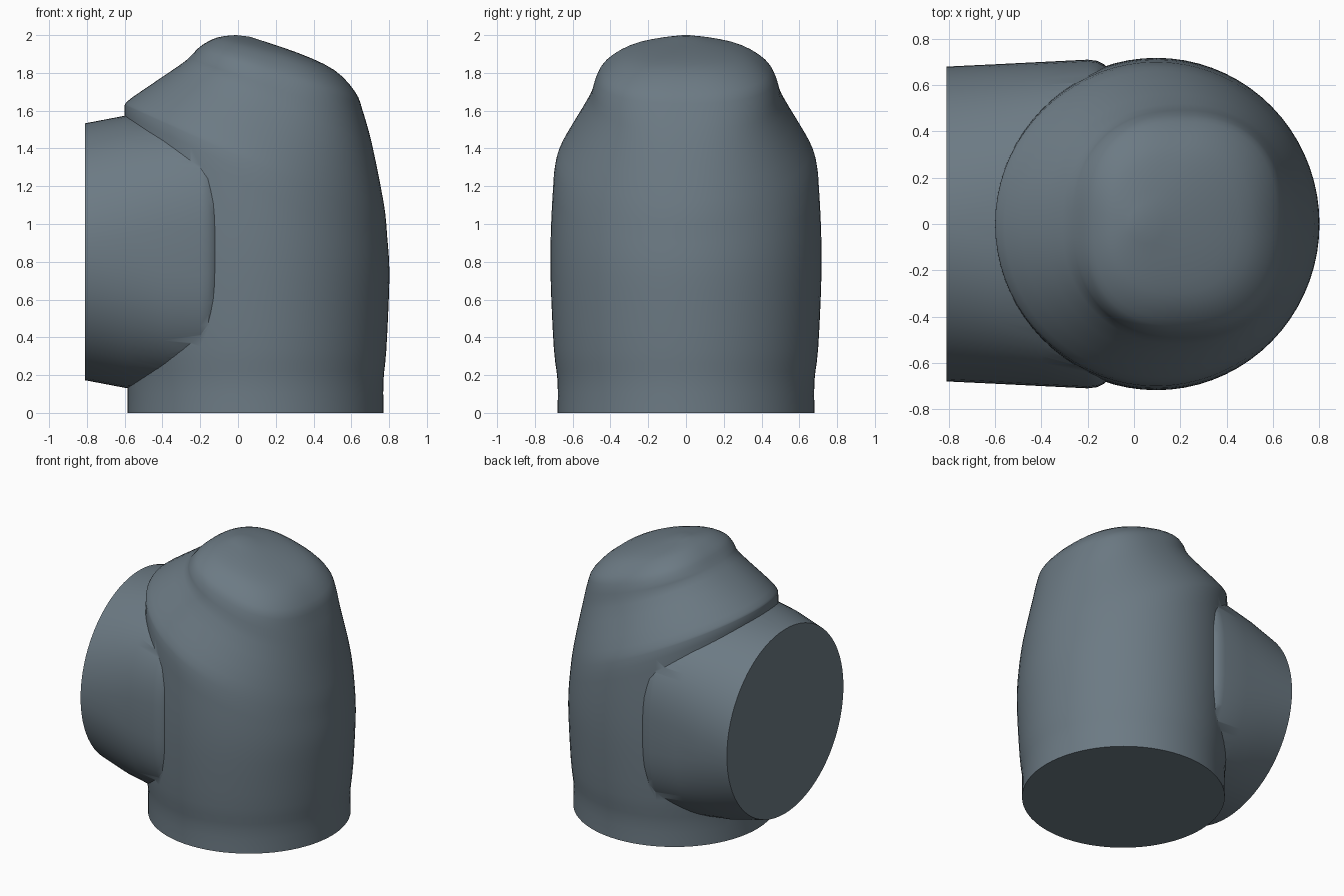
import bpy, bmesh, math

if "Cube" in bpy.data.objects:
    bpy.data.objects.remove(bpy.data.objects["Cube"])

SEG = 72
mat = bpy.data.materials.new("slate_grey")
mat.diffuse_color = (0.15, 0.195, 0.23, 1)
mat.use_nodes = True
mat.node_tree.nodes["Principled BSDF"].inputs["Base Color"].default_value = mat.diffuse_color


def oval(n):
    """Unit superellipse points; n = 2 is a circle, larger is squarer."""
    pts = []
    for i in range(SEG):
        a = 2 * math.pi * i / SEG
        c, s = math.cos(a), math.sin(a)
        pts.append((math.copysign(abs(c) ** (2 / n), c),
                    math.copysign(abs(s) ** (2 / n), s)))
    return pts


def smooth_rows(rows, steps=3):
    """Catmull-Rom interpolation between section rows."""
    out = []
    for i in range(len(rows) - 1):
        p0, p1 = rows[max(i - 1, 0)], rows[i]
        p2, p3 = rows[i + 1], rows[min(i + 2, len(rows) - 1)]
        for k in range(steps):
            t = k / steps
            out.append([0.5 * (2 * b + (c - a) * t + (2 * a - 5 * b + 4 * c - d) * t * t
                               + (3 * b - a - 3 * c + d) * t ** 3)
                        for a, b, c, d in zip(p0, p1, p2, p3)])
    return out + [rows[-1]]


def loft(name, sections):
    bm = bmesh.new()
    rings = [[bm.verts.new(p) for p in s] for s in sections]
    for a, b in zip(rings, rings[1:]):
        for i in range(SEG):
            j = (i + 1) % SEG
            bm.faces.new((a[i], a[j], b[j], b[i]))
    bm.faces.new(rings[0][::-1])
    bm.faces.new(rings[-1])
    bmesh.ops.recalc_face_normals(bm, faces=bm.faces)
    me = bpy.data.meshes.new(name)
    bm.to_mesh(me)
    bm.free()
    me.materials.append(mat)
    ob = bpy.data.objects.new(name, me)
    bpy.context.collection.objects.link(ob)
    return ob


def tilted_ring(row):
    xl, zl, xr, zr, w, n = row
    return [((xl + xr) / 2 + c * (xr - xl) / 2, w * s,
             (zl + zr) / 2 + c * (zr - zl) / 2) for c, s in oval(n)]


# Body: left x, left z, right x, right z, half width, squareness
trunk = [(-.585, 0, .77, 0, .68, 2), (-.585, .17, .77, .17, .68, 2),
         (-.60, .36, .785, .33, .70, 2), (-.61, .80, .80, .65, .717, 2),
         (-.605, 1.2, .80, .80, .714, 2), (-.60, 1.575, .79, .93, .70, 2)]
hood = [(-.60, 1.63, .785, 1.0, .69, 2), (-.56, 1.67, .77, 1.12, .66, 2.02),
        (-.31, 1.84, .71, 1.42, .52, 2.2), (-.25, 1.89, .66, 1.60, .482, 2.4),
        (-.20, 1.94, .62, 1.70, .44, 2.5), (-.13, 1.98, .51, 1.815, .34, 2.4),
        (-.07, 1.995, .32, 1.905, .21, 2.2), (-.01, 2.0, .06, 1.992, .04, 2)]
body = loft("body", [tilted_ring(r) for r in smooth_rows(trunk) + smooth_rows(hood)])

# Side pipe: x, half width, half height, squareness
pipe_rows = [(-.81, .68, .68, 2), (-.60, .69, .72, 2.25), (-.40, .70, .72, 2.6),
             (-.20, .71, .72, 2.8), (-.16, .705, .715, 2.8), (-.13, .69, .70, 2.7),
             (-.10, .66, .67, 2.6)]
pipe = loft("side_pipe", [[(x, w * c, .853 + h * s) for c, s in oval(n)]
                          for x, w, h, n in pipe_rows])

# Join the pipe and body into one skin
mod = body.modifiers.new("union", 'BOOLEAN')
mod.operation, mod.solver, mod.object = 'UNION', 'EXACT', pipe
bpy.context.view_layer.objects.active = body
body.select_set(True)
bpy.ops.object.modifier_apply(modifier="union")
bpy.data.objects.remove(pipe)
bpy.ops.object.shade_smooth_by_angle(angle=math.radians(35))
